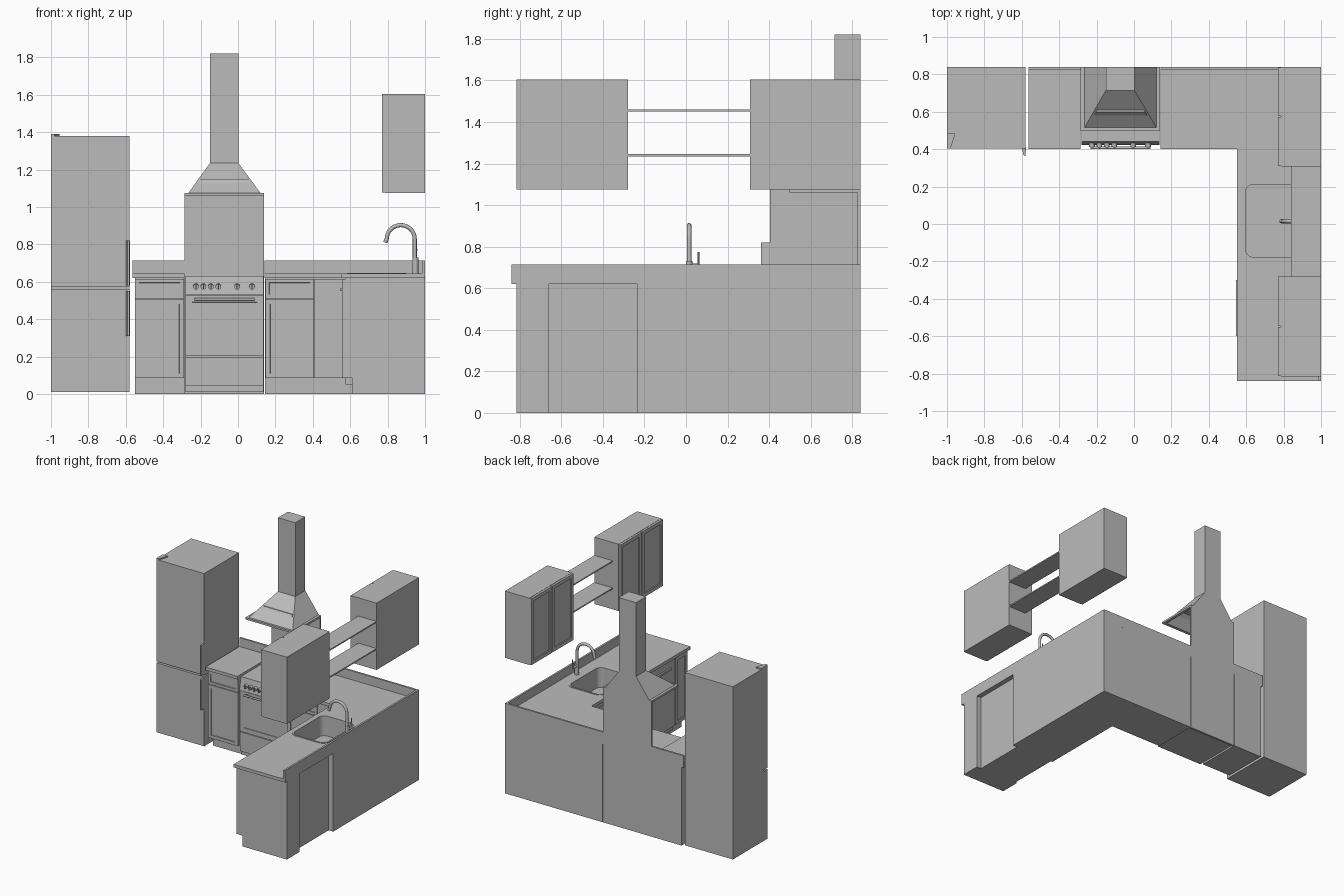
import bpy, bmesh, math
from mathutils import Vector

cube = bpy.data.objects.get("Cube")
if cube:
    bpy.data.objects.remove(cube)

grey = bpy.data.materials.new("plain grey")
grey.use_nodes = True
grey.diffuse_color = (0.5, 0.5, 0.5, 1)
grey.node_tree.nodes["Principled BSDF"].inputs["Base Color"].default_value = (0.5, 0.5, 0.5, 1)


def finish(name, bm):
    bmesh.ops.recalc_face_normals(bm, faces=bm.faces[:])
    mesh = bpy.data.meshes.new(name)
    bm.to_mesh(mesh)
    bm.free()
    mesh.materials.append(grey)
    obj = bpy.data.objects.new(name, mesh)
    bpy.context.collection.objects.link(obj)
    return obj


def loft(name, rings):
    """Join a series of rectangles (x0, x1, y0, y1, z) and cap both ends."""
    bm = bmesh.new()
    loops = [[bm.verts.new(p) for p in ((a, c, z), (b, c, z), (b, d, z), (a, d, z))]
             for a, b, c, d, z in rings]
    bm.faces.new(loops[0][::-1])
    bm.faces.new(loops[-1])
    for low, high in zip(loops, loops[1:]):
        for i in range(4):
            j = (i + 1) % 4
            bm.faces.new((low[i], low[j], high[j], high[i]))
    return finish(name, bm)


def box(name, x, y, z):
    return loft(name, [(*x, *y, z[0]), (*x, *y, z[1])])


def prism(name, outline, z0, z1):
    bm = bmesh.new()
    face = bm.faces.new([bm.verts.new((x, y, z0)) for x, y in outline])
    top = bmesh.ops.extrude_face_region(bm, geom=[face])["geom"]
    bmesh.ops.translate(bm, vec=(0, 0, z1 - z0),
                        verts=[v for v in top if isinstance(v, bmesh.types.BMVert)])
    return finish(name, bm)


def panel_front(name, x, y, z, facing, frame=0.035, depth=0.008):
    """Door or drawer front with a recessed centre on the side it faces."""
    obj = box(name, x, y, z)
    bm = bmesh.new()
    bm.from_mesh(obj.data)
    face = max(bm.faces, key=lambda f: f.normal.dot(Vector(facing)))
    bmesh.ops.inset_region(bm, faces=[face], thickness=frame)
    bmesh.ops.inset_region(bm, faces=[face], thickness=0.001, depth=-depth)
    bm.to_mesh(obj.data)
    bm.free()


def rod(name, start, end, radius, sides=20):
    start, end = Vector(start), Vector(end)
    axis = end - start
    bm = bmesh.new()
    bmesh.ops.create_cone(bm, cap_ends=True, segments=sides, radius1=radius,
                          radius2=radius, depth=axis.length)
    bm.transform(axis.to_track_quat("Z", "Y").to_matrix().to_4x4())
    bmesh.ops.translate(bm, vec=(start + end) / 2, verts=bm.verts[:])
    obj = finish(name, bm)
    smooth(obj)
    return obj


def smooth(obj):
    bpy.ops.object.select_all(action="DESELECT")
    obj.select_set(True)
    bpy.context.view_layer.objects.active = obj
    bpy.ops.object.shade_smooth_by_angle(angle=math.radians(35))


def rounded(x0, x1, y0, y1, r, steps=6):
    points = []
    for cx, cy, start in ((x1 - r, y1 - r, 0), (x0 + r, y1 - r, 90),
                          (x0 + r, y0 + r, 180), (x1 - r, y0 + r, 270)):
        for i in range(steps + 1):
            a = math.radians(start + 90 * i / steps)
            points.append((cx + r * math.cos(a), cy + r * math.sin(a)))
    return points


def cut(obj, cutter):
    mod = obj.modifiers.new("opening", "BOOLEAN")
    mod.object = cutter
    mod.solver = "EXACT"
    bpy.context.view_layer.objects.active = obj
    bpy.ops.object.modifier_apply(modifier=mod.name)


FRONT, LEFTWARD = (0, -1, 0), (-1, 0, 0)
BACK = 0.84
KICK, CARCASS, TOP, SPLASH = 0.085, 0.62, 0.645, 0.715

# Fridge freezer
box("fridge_body", (-1, -0.58), (0.45, BACK), (0.01, 1.38))
box("freezer_door", (-1, -0.58), (0.405, 0.45), (0.01, 0.56))
box("fridge_door", (-1, -0.58), (0.405, 0.45), (0.572, 1.38))
for name, z0, z1 in (("freezer_handle", 0.31, 0.55), ("fridge_handle", 0.58, 0.82)):
    prism(name, [(-0.6, 0.41), (-0.592, 0.37), (-0.58, 0.362), (-0.577, 0.41)], z0, z1)
prism("fridge_hinge", [(-1, 0.405), (-0.98, 0.405), (-0.955, 0.485), (-1, 0.485)], 1.38, 1.39)

# Base cabinets beside the cooker
for side, x0, x1 in (("left", -0.55, -0.287), ("right", 0.145, 0.6)):
    box(side + "_carcass", (x0, x1), (0.43, BACK), (KICK, CARCASS))
    box(side + "_plinth", (x0, x1 + 0.02 * (side == "right")), (0.47, BACK), (0, KICK))
for side, x0, x1 in (("left", -0.55, -0.289), ("right", 0.147, 0.405)):
    panel_front(side + "_drawer", (x0, x1), (0.412, 0.43), (0.512, 0.615), FRONT, 0.028)
    panel_front(side + "_door", (x0, x1), (0.412, 0.43), (KICK, 0.507), FRONT)
box("corner_filler", (0.41, 0.572), (0.412, 0.43), (KICK, 0.615))

# Long side run, with a shallow service recess behind the dishwasher
box("end_carcass", (0.575, 1), (-0.815, -0.66), (KICK, CARCASS))
box("end_plinth", (0.61, 1), (-0.815, -0.66), (0, KICK))
box("dishwasher", (0.575, 0.96), (-0.66, -0.235), (0.05, CARCASS))
box("dishwasher_plinth", (0.625, 0.96), (-0.66, -0.235), (0, 0.05))
sink_carcass = box("sink_carcass", (0.575, 1), (-0.235, BACK), (KICK, CARCASS))
box("sink_plinth", (0.61, 1), (-0.235, BACK), (0, KICK))
box("dishwasher_front", (0.557, 0.575), (-0.657, -0.238), (KICK, 0.615), )
box("dishwasher_handle", (0.545, 0.557), (-0.6, -0.3), (0.55, 0.565))
panel_front("end_door", (0.557, 0.575), (-0.812, -0.663), (KICK, 0.615), LEFTWARD)
for i in range(2):
    y0 = -0.232 + i * 0.32
    panel_front(f"sink_door_{i + 1}", (0.557, 0.575), (y0, y0 + 0.315), (KICK, 0.615), LEFTWARD)

# Worktops and upstands
box("left_worktop", (-0.565, -0.285), (0.4, BACK), (CARCASS, TOP))
worktop = prism("main_worktop", [(0.142, BACK), (0.142, 0.4), (0.55, 0.4), (0.55, -BACK),
                                 (1, -BACK), (1, BACK)], CARCASS, TOP)
box("left_upstand", (-0.565, -0.285), (0.825, BACK), (TOP, SPLASH))
box("back_upstand", (0.142, 0.985), (0.825, BACK), (TOP, SPLASH))
box("side_upstand", (0.985, 1), (-BACK, BACK), (TOP, SPLASH))

# Sink bowl sunk into the worktop, with a thin rim
bowl = prism("bowl_cutter", rounded(0.595, 0.885, -0.177, 0.212, 0.045), 0.49, 0.7)
rim = prism("sink_rim", rounded(0.582, 0.898, -0.19, 0.225, 0.055), TOP - 0.005, TOP + 0.003)
for part in (worktop, sink_carcass, rim):
    cut(part, bowl)
bpy.data.objects.remove(bowl)
rod("sink_drain", (0.74, 0.017, 0.488), (0.74, 0.017, 0.494), 0.03)

# Tap
path = [(0.945, TOP)] + [(0.87 + 0.075 * math.cos(a), 0.828 + 0.075 * math.sin(a))
                         for a in (math.radians(10 * i) for i in range(19))] + [(0.787, 0.81)]
curve = bpy.data.curves.new("tap_spout", "CURVE")
curve.dimensions = "3D"
curve.bevel_depth = 0.011
curve.bevel_resolution = 4
curve.use_fill_caps = True
spline = curve.splines.new("POLY")
spline.points.add(len(path) - 1)
for point, (x, z) in zip(spline.points, path):
    point.co = (x, 0.015, z, 1)
curve.materials.append(grey)
bpy.context.collection.objects.link(bpy.data.objects.new("tap_spout", curve))
rod("tap_base", (0.948, 0.015, TOP), (0.948, 0.015, 0.73), 0.016)
rod("tap_lever_pivot", (0.948, 0.015, 0.71), (0.948, 0.062, 0.71), 0.009)
rod("tap_lever", (0.948, 0.06, 0.705), (0.955, 0.06, 0.775), 0.004)

# Cooker with sloping control panel
CX = (-0.282, 0.137)
box("cooker_body", CX, (0.445, BACK), (0.01, 0.63))
loft("control_panel", [(*CX, 0.422, 0.45, 0.53), (*CX, 0.44, 0.45, 0.63)])
panel_front("oven_door", CX, (0.425, 0.445), (0.203, 0.526), FRONT, 0.05, 0.004)
box("cooker_drawer", CX, (0.425, 0.445), (0.045, 0.198))
rod("oven_handle", (-0.232, 0.407, 0.506), (0.087, 0.407, 0.506), 0.007)
for i, x in enumerate((-0.215, 0.07)):
    box(f"oven_handle_mount_{i + 1}", (x - 0.006, x + 0.006), (0.407, 0.43), (0.501, 0.511))
for i, x in enumerate((-0.225, -0.185, -0.145, -0.105, -0.005, 0.075)):
    rod(f"knob_{i + 1}", (x, 0.412, 0.573), (x, 0.435, 0.576), 0.015)
    box(f"knob_grip_{i + 1}", (x - 0.003, x + 0.003), (0.402, 0.415), (0.56, 0.587))

# Wall panel and hollow extractor hood
box("cooker_back_panel", (-0.285, 0.14), (0.825, BACK), (0, 1.065))
loft("extractor_hood", [(-0.2, 0.055, 0.6, 0.82, 1.15), (-0.262, 0.117, 0.522, 0.82, 1.06),
                        (-0.285, 0.14, 0.498, BACK, 1.06), (-0.285, 0.14, 0.498, BACK, 1.075),
                        (-0.265, 0.12, 0.515, BACK, 1.075), (-0.15, 0.002, 0.715, BACK, 1.235),
                        (-0.15, 0.002, 0.715, BACK, 1.82)])

# Wall cabinets with paired doors, and the shelves between them
for side, y0, y1 in (("near", -0.815, -0.28), ("far", 0.308, BACK)):
    box(side + "_wall_cabinet", (0.787, 1), (y0, y1), (1.075, 1.605))
    middle = (y0 + y1) / 2
    for i, (a, b) in enumerate(((y0 + 0.002, middle - 0.003), (middle + 0.003, y1 - 0.002))):
        panel_front(f"{side}_wall_door_{i + 1}", (0.77, 0.787), (a, b), (1.077, 1.603), LEFTWARD, 0.04)
for i, z in enumerate((1.235, 1.45)):
    box(f"wall_shelf_{i + 1}", (0.84, 1), (-0.28, 0.308), (z, z + 0.01))
